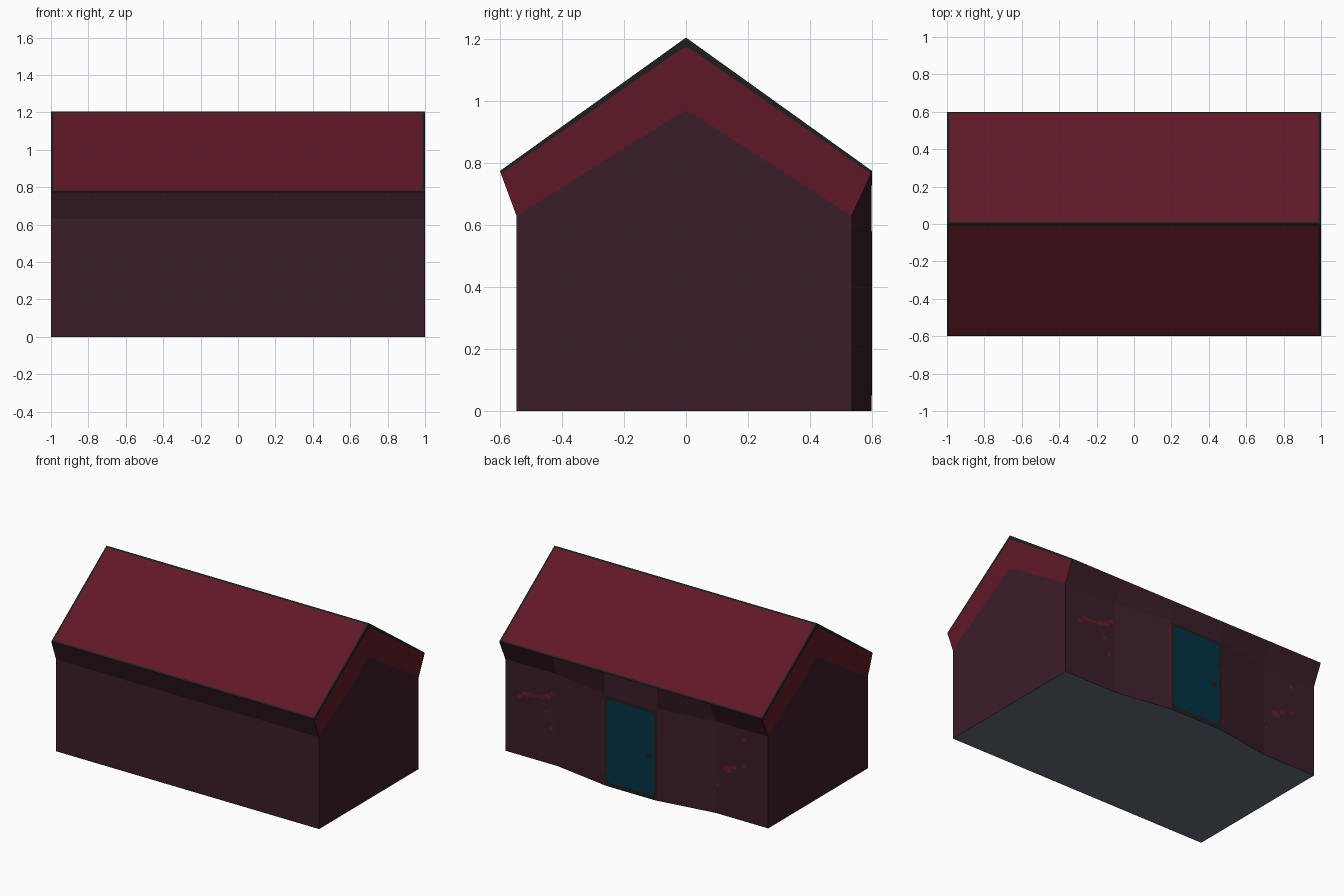
import bpy, bmesh, math
from mathutils import Vector

if "Cube" in bpy.data.objects:
    bpy.data.objects.remove(bpy.data.objects["Cube"])

CENTRE = Vector((0, 0, 0.5))


def material(name, rgb):
    lin = [(c / 255 / 12.92) if c / 255 <= 0.04045 else ((c / 255 + 0.055) / 1.055) ** 2.4 for c in rgb]
    m = bpy.data.materials.new(name)
    m.diffuse_color = (*lin, 1)
    m.use_nodes = True
    m.node_tree.nodes["Principled BSDF"].inputs["Base Color"].default_value = m.diffuse_color
    return m


RED = material("roof red", (95, 24, 38))
WALL = material("dark plum wall", (59, 29, 41))
TRIM = material("charcoal trim", (31, 31, 31))
TEAL = material("door teal", (2, 52, 71))
FLOOR = material("slate floor", (101, 109, 122))
BRICK = material("brick red", (110, 25, 36))


def build(name, polys, mats, border=0):
    """Faces from outlines, turned to face outward; optional trim border (second material)."""
    bm = bmesh.new()
    for p in polys:
        bm.faces.new([bm.verts.new(v) for v in p])
    bmesh.ops.remove_doubles(bm, verts=bm.verts, dist=1e-4)
    for f in bm.faces:
        f.normal_update()
        if f.normal.dot(f.calc_center_median() - CENTRE) < 0:
            f.normal_flip()
    if border:
        rim = bmesh.ops.inset_individual(bm, faces=bm.faces[:], thickness=border)
        for f in rim["faces"]:
            f.material_index = 1
    me = bpy.data.meshes.new(name)
    bm.to_mesh(me)
    bm.free()
    for m in mats:
        me.materials.append(m)
    ob = bpy.data.objects.new(name, me)
    bpy.context.collection.objects.link(ob)
    return ob


# key heights and depths
EAVE_Y, EAVE_Z, RIDGE_Z, WALL_Z = 0.6, 0.775, 1.205, 0.63
FRONT_Y, BACK_Y, DOOR_Y = -0.547, 0.535, 0.598

# roof slopes with thin trim borders
for side, label in ((-1, "front"), (1, "back")):
    y = side * EAVE_Y
    build(label + "_roof_slope",
          [[(-1, y, EAVE_Z), (1, y, EAVE_Z), (1, 0, RIDGE_Z), (-1, 0, RIDGE_Z)]],
          [RED, TRIM], 0.018)


def strips(path):
    """Vertical wall and slanted under-eave quads along an x,y path."""
    out = []
    for (x0, y0), (x1, y1) in zip(path, path[1:]):
        e = math.copysign(EAVE_Y, y0)
        out.append([(x0, y0, 0), (x1, y1, 0), (x1, y1, WALL_Z), (x0, y0, WALL_Z)])
        out.append([(x0, y0, WALL_Z), (x1, y1, WALL_Z), (x1, e, EAVE_Z), (x0, e, EAVE_Z)])
    return out


# long walls: the back one swells outward around the door
front = [(-1, FRONT_Y), (1, FRONT_Y)]
back = [(1, BACK_Y), (0.6, BACK_Y), (0.2, DOOR_Y), (-0.2, DOOR_Y), (-0.6, BACK_Y), (-1, BACK_Y)]
build("front_wall", strips(front), [WALL])
build("back_wall", strips(back), [WALL])
build("floor", [[(x, y, 0) for x, y in front + back]], [FLOOR])

# gable ends: wall, red band and dark edge
low = [(FRONT_Y, WALL_Z), (-0.03, 0.955), (0, 0.967), (0.03, 0.955), (BACK_Y, WALL_Z)]
mid = [(-0.597, 0.765), (-0.03, 1.158), (0, 1.175), (0.03, 1.158), (0.597, 0.765)]
top = [(-EAVE_Y, EAVE_Z), (-0.03, 1.1835), (0, RIDGE_Z), (0.03, 1.1835), (EAVE_Y, EAVE_Z)]


def band(x, a, b):
    return [[(x, *a[i]), (x, *a[i + 1]), (x, *b[i + 1]), (x, *b[i])] for i in range(4)]


for x, label in ((-1, "left"), (1, "right")):
    outline = [(FRONT_Y, 0)] + low + [(BACK_Y, 0)]
    build(label + "_gable_wall", [[(x, y, z) for y, z in outline]], [WALL])
    build(label + "_gable_band", band(x, low, mid), [RED])
    build(label + "_gable_edge", band(x, mid, top), [TRIM])


def wall_y(x):
    """Depth of the back wall at x."""
    t = min(max((0.6 - abs(x)) / 0.4, 0), 1)
    return BACK_Y + t * (DOOR_Y - BACK_Y)


def cut_rect(x0, x1, z0, z1, lift, c):
    """Rectangle with cut corners, just off the back wall."""
    pts = [(x0 + c, z0), (x1 - c, z0), (x1, z0 + c), (x1, z1 - c),
           (x1 - c, z1), (x0 + c, z1), (x0, z1 - c), (x0, z0 + c)]
    return [(px, wall_y(px) + lift, pz) for px, pz in pts]


# door with frame and knob
build("door_frame", [cut_rect(-0.2, 0.2, 0.0, 0.618, 0.002, 0.003)], [TRIM])
build("door_panel", [cut_rect(-0.178, 0.182, 0.03, 0.596, 0.004, 0.022)], [TEAL])
build("door_knob", [[(-0.138 + 0.024 * math.cos(a * math.pi / 4), DOOR_Y + 0.007,
                      0.295 + 0.024 * math.sin(a * math.pi / 4)) for a in range(8)]], [TRIM])

# exposed brick patches on the back wall: x, z, half width, half height
patches = [(0.885, 0.405, 0.022, 0.013), (0.84, 0.432, 0.028, 0.013), (0.785, 0.438, 0.028, 0.011),
           (0.72, 0.442, 0.024, 0.014), (0.675, 0.46, 0.024, 0.015), (0.635, 0.487, 0.02, 0.012),
           (0.69, 0.355, 0.012, 0.01), (0.65, 0.25, 0.012, 0.014),
           (-0.69, 0.325, 0.03, 0.022), (-0.74, 0.35, 0.02, 0.012),
           (-0.815, 0.56, 0.014, 0.014), (-0.815, 0.375, 0.014, 0.01), (-0.615, 0.2, 0.01, 0.01),
           (0.213, 0.33, 0.004, 0.25), (-0.213, 0.25, 0.004, 0.2)]
build("brick_patches", [cut_rect(x - w, x + w, z - h, z + h, 0.003, min(w, h) * 0.6)
                        for x, z, w, h in patches], [BRICK])
